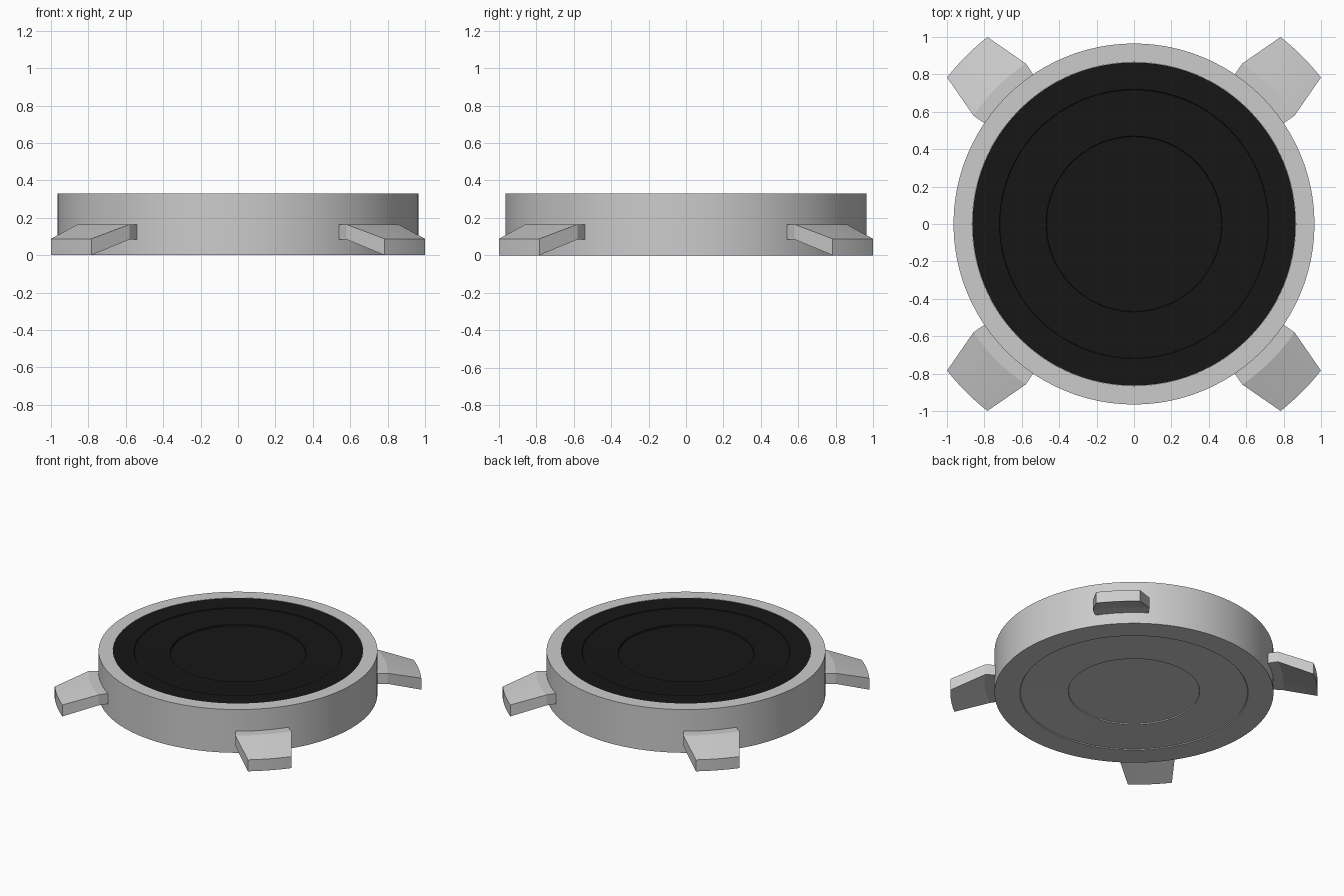
import bpy, bmesh
from math import sin, cos, radians, pi

if "Cube" in bpy.data.objects:
    bpy.data.objects.remove(bpy.data.objects["Cube"])

SEG = 96


def finish(bm, name, mat=None, angle=25):
    bmesh.ops.recalc_face_normals(bm, faces=bm.faces)
    me = bpy.data.meshes.new(name)
    bm.to_mesh(me)
    bm.free()
    ob = bpy.data.objects.new(name, me)
    bpy.context.collection.objects.link(ob)
    if mat:
        me.materials.append(mat)
    bpy.ops.object.select_all(action='DESELECT')
    ob.select_set(True)
    bpy.context.view_layer.objects.active = ob
    bpy.ops.object.shade_smooth_by_angle(angle=radians(angle))
    return ob


def lathe(name, profile, mat=None):
    """Spin an (r, z) profile about z; both ends are on or closed to the axis."""
    bm = bmesh.new()
    verts = [bm.verts.new((r, 0, z)) for r, z in profile]
    edges = [bm.edges.new(p) for p in zip(verts, verts[1:])]
    bmesh.ops.spin(bm, geom=verts + edges, cent=(0, 0, 0), axis=(0, 0, 1),
                   angle=2 * pi, steps=SEG, use_duplicate=False)
    bmesh.ops.remove_doubles(bm, verts=bm.verts, dist=1e-4)
    return finish(bm, name, mat)


def foot(name, heading):
    """Curved tab: level root at the wall, then sloping down to the floor."""
    sections = [(0.93, 11, 0.085, 0.165), (1.035, 11, 0.085, 0.165),
                (1.27, 6.9, 0.0, 0.088)]
    n = 8
    bm = bmesh.new()
    grid = []
    for r, half, z0, z1 in sections:
        rows = []
        for z in (z0, z1):
            angs = [radians(heading + half * (2 * i / n - 1)) for i in range(n + 1)]
            rows.append([bm.verts.new((r * cos(a), r * sin(a), z)) for a in angs])
        grid.append(rows[0] + rows[1][::-1])
    m = len(grid[0])
    for a, b in zip(grid, grid[1:]):
        for i in range(m):
            j = (i + 1) % m
            bm.faces.new((a[i], a[j], b[j], b[i]))
    for loop in (grid[0], grid[-1]):
        for i in range(n):
            bm.faces.new((loop[i], loop[i + 1], loop[m - 2 - i], loop[m - 1 - i]))
    return finish(bm, name, angle=15)


black = bpy.data.materials.new("black_surface")
black.diffuse_color = (0.008, 0.008, 0.008, 1)
black.use_nodes = True
black.node_tree.nodes["Principled BSDF"].inputs["Base Color"].default_value = black.diffuse_color

# round housing: stepped underside, outer wall, top rim, shallow well
lathe("housing", [(0, 0.017), (0.452, 0.017), (0.455, 0.010), (0.785, 0.006),
                  (0.79, 0.0), (0.965, 0.0), (0.965, 0.33), (0.865, 0.33),
                  (0.865, 0.28), (0, 0.28)])

# dark dished top with two shallow steps
lathe("top_pad", [(0, 0.300), (0.467, 0.302), (0.47, 0.312), (0.717, 0.319),
                  (0.72, 0.324), (0.864, 0.328), (0.864, 0.282), (0, 0.282)], black)

# four feet on the diagonals
for i, side in enumerate(("back_right", "back_left", "front_left", "front_right")):
    foot(side + "_foot", 45 + 90 * i)
